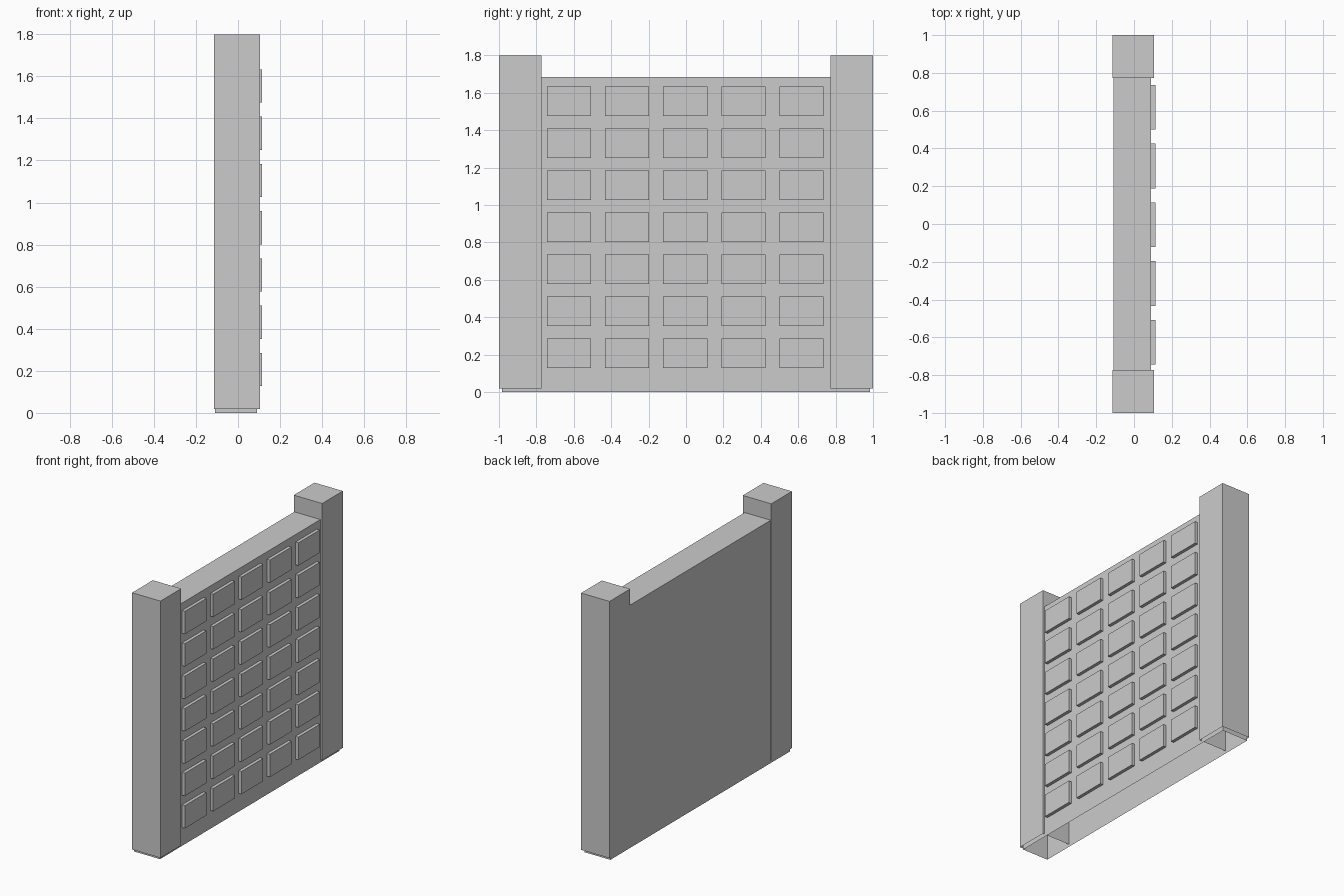
import bpy
import bmesh
from mathutils import Matrix, Vector

if "Cube" in bpy.data.objects:
    bpy.data.objects.remove(bpy.data.objects["Cube"])

grey = bpy.data.materials.new("plain_grey")
grey.use_nodes = True
colour = (0.6, 0.6, 0.6, 1)
grey.diffuse_color = colour
grey.node_tree.nodes["Principled BSDF"].inputs["Base Color"].default_value = colour


def add_block(bm, low, high, open_side=None):
    """Add a box between two corners, optionally leaving one side open."""
    low, high = Vector(low), Vector(high)
    place = Matrix.Translation((low + high) / 2) @ Matrix.Diagonal((*(high - low), 1))
    verts = bmesh.ops.create_cube(bm, size=1, matrix=place)["verts"]
    if open_side:
        bm.normal_update()
        faces = {f for v in verts for f in v.link_faces}
        gone = [f for f in faces if f.normal.dot(Vector(open_side)) > 0.9]
        bmesh.ops.delete(bm, geom=gone, context="FACES_ONLY")


def finish(name, bm):
    mesh = bpy.data.meshes.new(name)
    bm.to_mesh(mesh)
    bm.free()
    mesh.materials.append(grey)
    obj = bpy.data.objects.new(name, mesh)
    bpy.context.collection.objects.link(obj)


DOWN = (0, 0, -1)

# Wall slab, hollow underneath
bm = bmesh.new()
add_block(bm, (-0.109, -0.985, 0), (0.091, 0.985, 1.685), DOWN)
finish("wall", bm)

# End pillars, hollow underneath
for name, y0, y1 in (("front_pillar", -1, -0.773), ("back_pillar", 0.773, 1)):
    bm = bmesh.new()
    add_block(bm, (-0.113, y0, 0.018), (0.105, y1, 1.8), DOWN)
    finish(name, bm)

# Grid of raised panels on the left face
bm = bmesh.new()
for row in range(7):
    for column in range(5):
        y = -0.004 + (column - 2) * 0.311
        z = 0.206 + row * 0.2247
        add_block(bm, (0.085, y - 0.118, z - 0.079), (0.113, y + 0.118, z + 0.079))
finish("raised_panels", bm)
